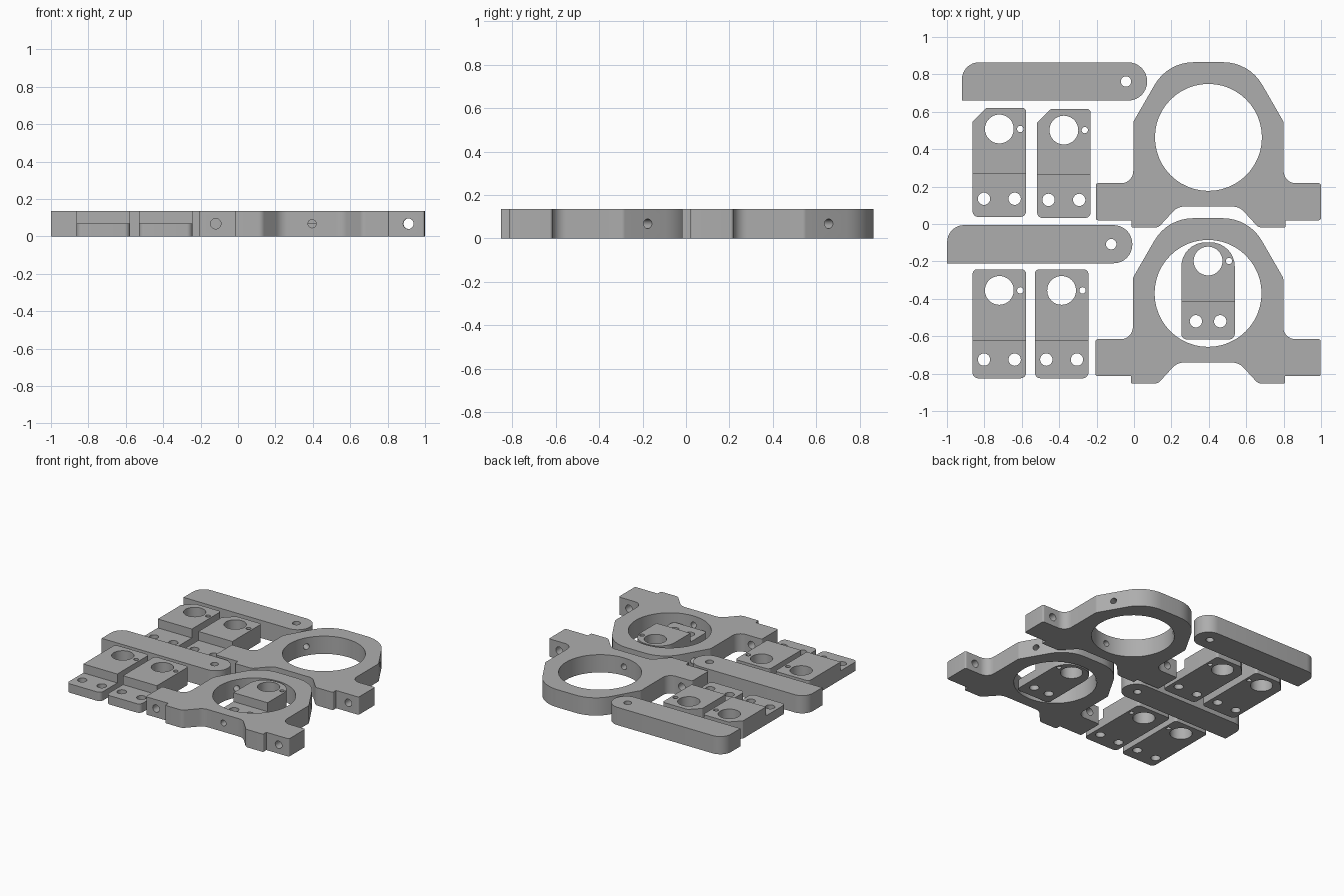
import bpy, bmesh, math
from mathutils import Matrix, Vector

cube = bpy.data.objects.get("Cube")
if cube:
    bpy.data.objects.remove(cube)

H = 0.135          # plate thickness
MID = H / 2

grey = bpy.data.materials.new("plain grey")
grey.use_nodes = True
COLOR = (0.42, 0.42, 0.42, 1)
grey.diffuse_color = COLOR
grey.node_tree.nodes["Principled BSDF"].inputs["Base Color"].default_value = COLOR


def rounded(points, steps=8):
    """Turn (x, y, radius) corners into a filleted outline."""
    out = []
    for i, (x, y, r) in enumerate(points):
        p = Vector((x, y))
        if r == 0:
            out.append(p)
            continue
        a = (Vector(points[i - 1][:2]) - p).normalized()
        b = (Vector(points[(i + 1) % len(points)][:2]) - p).normalized()
        half = a.angle(b) / 2
        centre = p + (a + b).normalized() * (r / math.sin(half))
        start = p + a * (r / math.tan(half)) - centre
        end = p + b * (r / math.tan(half)) - centre
        sweep = start.angle_signed(end)
        for k in range(steps + 1):
            out.append(centre + Matrix.Rotation(-sweep * k / steps, 2) @ start)
    return out


def make_object(name, bm):
    bmesh.ops.recalc_face_normals(bm, faces=bm.faces)
    mesh = bpy.data.meshes.new(name)
    bm.to_mesh(mesh)
    bm.free()
    obj = bpy.data.objects.new(name, mesh)
    bpy.context.collection.objects.link(obj)
    return obj


def plate(name, outline, z0=0, z1=H):
    bm = bmesh.new()
    face = bm.faces.new([bm.verts.new((p[0], p[1], z0)) for p in outline])
    top = bmesh.ops.extrude_face_region(bm, geom=[face])
    verts = [v for v in top["geom"] if isinstance(v, bmesh.types.BMVert)]
    bmesh.ops.translate(bm, verts=verts, vec=(0, 0, z1 - z0))
    return make_object(name, bm)


def drills(holes):
    """One cutter from (start, end, radius) cylinders."""
    bm = bmesh.new()
    for start, end, r in holes:
        a, b = Vector(start), Vector(end)
        turn = (b - a).to_track_quat("Z", "Y").to_matrix().to_4x4()
        bmesh.ops.create_cone(bm, cap_ends=True, segments=48 if r > 0.05 else 24,
                              radius1=r, radius2=r, depth=(b - a).length,
                              matrix=Matrix.Translation((a + b) / 2) @ turn)
    return make_object("hole_cutter", bm)


def down(x, y, r):
    return ((x, y, -0.1), (x, y, H + 0.1), r)


def cut(obj, cutter):
    cutter.hide_render = True
    mod = obj.modifiers.new("cut", "BOOLEAN")
    mod.operation, mod.solver, mod.object = "DIFFERENCE", "EXACT", cutter
    bpy.context.view_layer.update()
    deps = bpy.context.evaluated_depsgraph_get()
    mesh = bpy.data.meshes.new_from_object(obj.evaluated_get(deps))
    obj.modifiers.clear()
    obj.data = mesh
    bpy.data.objects.remove(cutter)


def finish(obj, x=0, y=0):
    obj.location = (x, y, 0)
    obj.data.materials.clear()
    obj.data.materials.append(grey)
    bpy.ops.object.select_all(action="DESELECT")
    obj.select_set(True)
    bpy.context.view_layer.objects.active = obj
    bpy.ops.object.shade_smooth_by_angle(angle=math.radians(30))


# Ring brackets with bolt flanges and three radial set-screw holes
half = [(0.218, 0.402, 0.24), (0.402, 0.083, 0.03), (0.402, -0.245, 0.065),
        (0.602, -0.245, 0.012), (0.602, -0.443, 0.012), (0.412, -0.443, 0),
        (0.412, -0.482, 0.008), (0.268, -0.482, 0.04), (0.165, -0.37, 0.08)]
ring_outline = rounded(half + [(-x, y, r) for x, y, r in reversed(half)])


def ring_bracket(name, x, y):
    obj = plate(name, ring_outline)
    cut(obj, drills([((0, 0, -0.1), (0, 0, H + 0.1), 0.286)]))
    holes = [((s * 0.515, -0.6, MID), (s * 0.515, -0.1, MID), 0.028) for s in (-1, 1)]
    for deg in (30, 150, 270):
        d = Vector((math.cos(math.radians(deg)), math.sin(math.radians(deg)), 0))
        up = Vector((0, 0, MID))
        holes.append((d * 0.15 + up, d * 0.6 + up, 0.022))
    cut(obj, drills(holes))
    finish(obj, x, y)


ring_bracket("rear_ring_bracket", 0.398, 0.463)
ring_bracket("front_ring_bracket", 0.396, -0.371)

# Long arms with one round end and a pivot hole
arm_outline = rounded([(-0.495, -0.102, 0), (0.495, -0.102, 0.1),
                       (0.495, 0.102, 0.1), (-0.495, 0.102, 0.09)])
for name, x, y in (("rear_arm", -0.425, 0.762), ("front_arm", -0.504, -0.108)):
    arm = plate(name, arm_outline)
    cut(arm, drills([down(0.382, 0, 0.028)]))
    finish(arm, x, y)


# Stepped rod holders, placed by the centre of the rod hole
def rod_holder(name, x, y, top_corners, step, bottom, bolt_y, bolt_gap):
    w = 0.143
    outline = rounded([(-w, bottom, 0.03), (w, bottom, 0.03)] + top_corners)
    obj = plate(name, outline)
    cut(obj, plate("step_cutter", [(-0.3, -0.8), (0.3, -0.8), (0.3, step), (-0.3, step)],
                   MID, H + 0.1))
    cut(obj, drills([down(0, 0, 0.077), down(0.112, 0, 0.017)]
                    + [down(s * bolt_gap, bolt_y, 0.033) for s in (-1, 1)]))
    finish(obj, x, y)


chamfered = [(0.143, 0.113, 0.02), (-0.07, 0.113, 0.02), (-0.143, 0.04, 0.01)]
square = [(0.143, 0.113, 0.025), (-0.143, 0.113, 0.025)]
domed = [(0.143, 0.1, 0.13), (-0.143, 0.1, 0.13)]

rod_holder("rear_outer_rod_holder", -0.72, 0.508, chamfered, -0.238, -0.47, -0.373, 0.082)
rod_holder("rear_inner_rod_holder", -0.375, 0.502, chamfered, -0.238, -0.47, -0.373, 0.082)
rod_holder("front_outer_rod_holder", -0.72, -0.355, square, -0.27, -0.47, -0.37, 0.082)
rod_holder("front_inner_rod_holder", -0.387, -0.355, square, -0.27, -0.47, -0.37, 0.082)
rod_holder("domed_rod_holder", 0.396, -0.198, domed, -0.217, -0.419, -0.322, 0.065)
